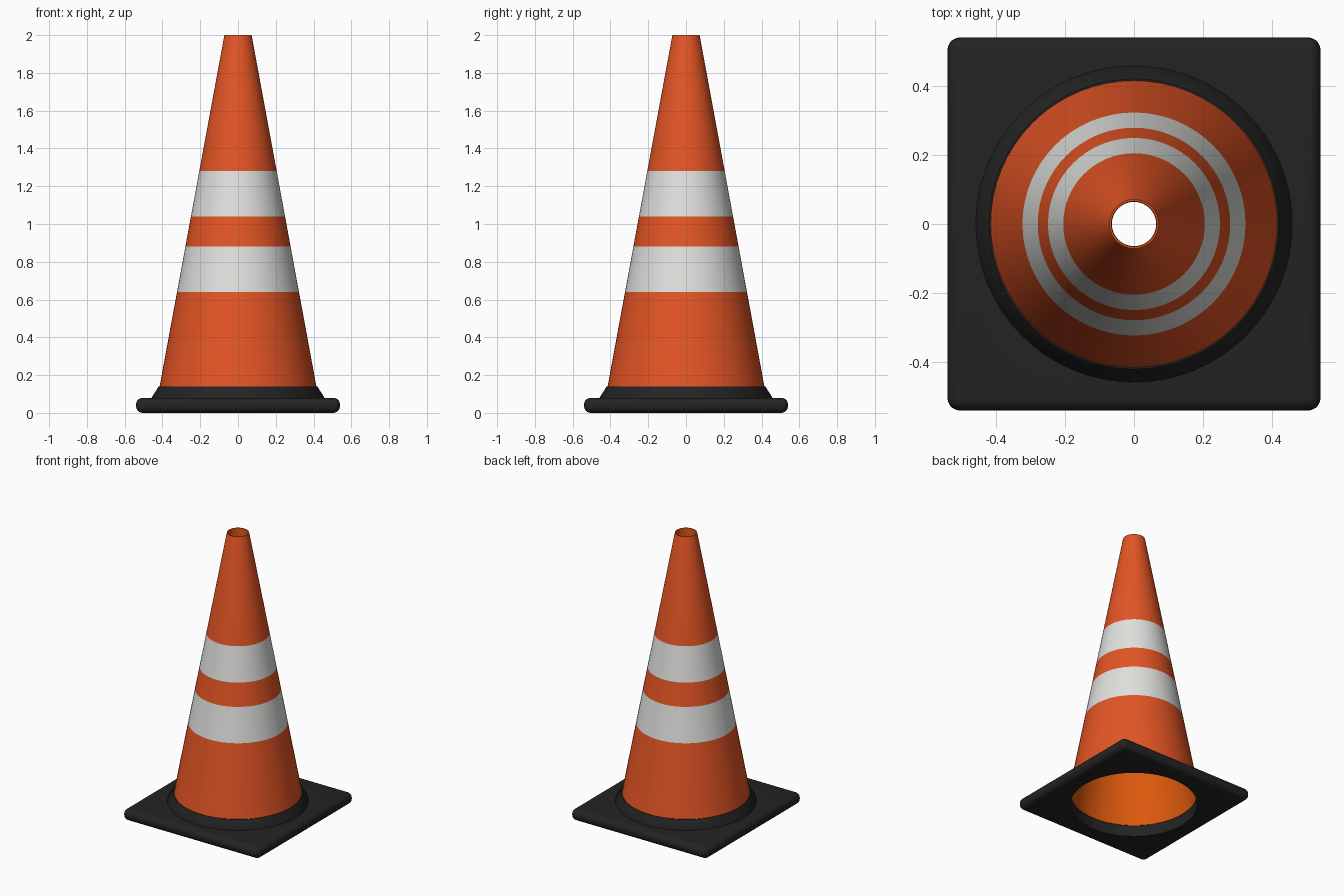
import bpy, bmesh, math

if "Cube" in bpy.data.objects:
    bpy.data.objects.remove(bpy.data.objects["Cube"])

SEG = 64


def material(name, rgb):
    m = bpy.data.materials.new(name)
    m.diffuse_color = (*rgb, 1)
    m.use_nodes = True
    m.node_tree.nodes["Principled BSDF"].inputs["Base Color"].default_value = m.diffuse_color
    return m


ORANGE = material("orange", (0.77, 0.09, 0.018))
WHITE = material("reflective white", (0.75, 0.75, 0.73))
BLACK = material("black rubber", (0.017, 0.017, 0.017))
INNER = material("inner orange", (0.72, 0.10, 0.004))


def finish(name, bm, mats):
    bmesh.ops.recalc_face_normals(bm, faces=bm.faces)
    mesh = bpy.data.meshes.new(name)
    bm.to_mesh(mesh)
    bm.free()
    for m in mats:
        mesh.materials.append(m)
    ob = bpy.data.objects.new(name, mesh)
    bpy.context.collection.objects.link(ob)
    return ob


def lathe(name, profile, mats):
    """Revolve a closed (radius, z, material) profile; each point colours the band after it."""
    bm = bmesh.new()
    rings = [[bm.verts.new((r * math.cos(2 * math.pi * i / SEG),
                            r * math.sin(2 * math.pi * i / SEG), z)) for i in range(SEG)]
             for r, z, _ in profile]
    for k, (_, _, mat) in enumerate(profile):
        a, b = rings[k], rings[(k + 1) % len(rings)]
        for i in range(SEG):
            j = (i + 1) % SEG
            bm.faces.new((a[i], a[j], b[j], b[i])).material_index = mat
    return finish(name, bm, mats)


def smooth(ob, angle=35):
    bpy.ops.object.select_all(action='DESELECT')
    ob.select_set(True)
    bpy.context.view_layer.objects.active = ob
    bpy.ops.object.shade_smooth_by_angle(angle=math.radians(angle))


def cone_r(z):
    return 0.415 - (z - 0.14) * (0.415 - 0.074) / 1.85


# Hollow cone with two white bands and a softened rim
outer = [(cone_r(z), z, mat) for z, mat in
         ((0.08, 0), (0.64, 1), (0.88, 0), (1.04, 1), (1.28, 0), (1.99, 0))]
rim = [(0.071, 2.0, 0), (0.066, 2.0, 2), (0.064, 1.99, 2)]
inner = [(0.411, 0.08, 0)]
cone = lathe("cone_body", outer + rim + inner, [ORANGE, WHITE, INNER])
smooth(cone)

# Sloped collar around the foot of the cone
collar = lathe("collar", [(0.458, 0.07, 0), (0.458, 0.08, 0), (0.42, 0.14, 0),
                          (0.413, 0.14, 0), (0.422, 0.07, 0)], [BLACK])
smooth(collar)

# Square base plate with rounded edges
bm = bmesh.new()
bmesh.ops.create_cube(bm, size=1)
for v in bm.verts:
    v.co = (v.co.x * 1.08, v.co.y * 1.08, (v.co.z + 0.5) * 0.08)
bmesh.ops.bevel(bm, geom=bm.edges[:], offset=0.036, segments=5, profile=0.5,
                affect='EDGES')
base = finish("base_plate", bm, [BLACK])

# Round opening through the plate
bm = bmesh.new()
bmesh.ops.create_cone(bm, cap_ends=True, segments=SEG, radius1=0.415, radius2=0.415, depth=1)
cutter = finish("opening_cutter", bm, [BLACK])
cutter.hide_render = True
cut = base.modifiers.new("opening", 'BOOLEAN')
cut.operation = 'DIFFERENCE'
cut.solver = 'EXACT'
cut.object = cutter
bpy.context.view_layer.objects.active = base
bpy.ops.object.modifier_apply(modifier=cut.name)
bpy.data.objects.remove(cutter)
smooth(base)
